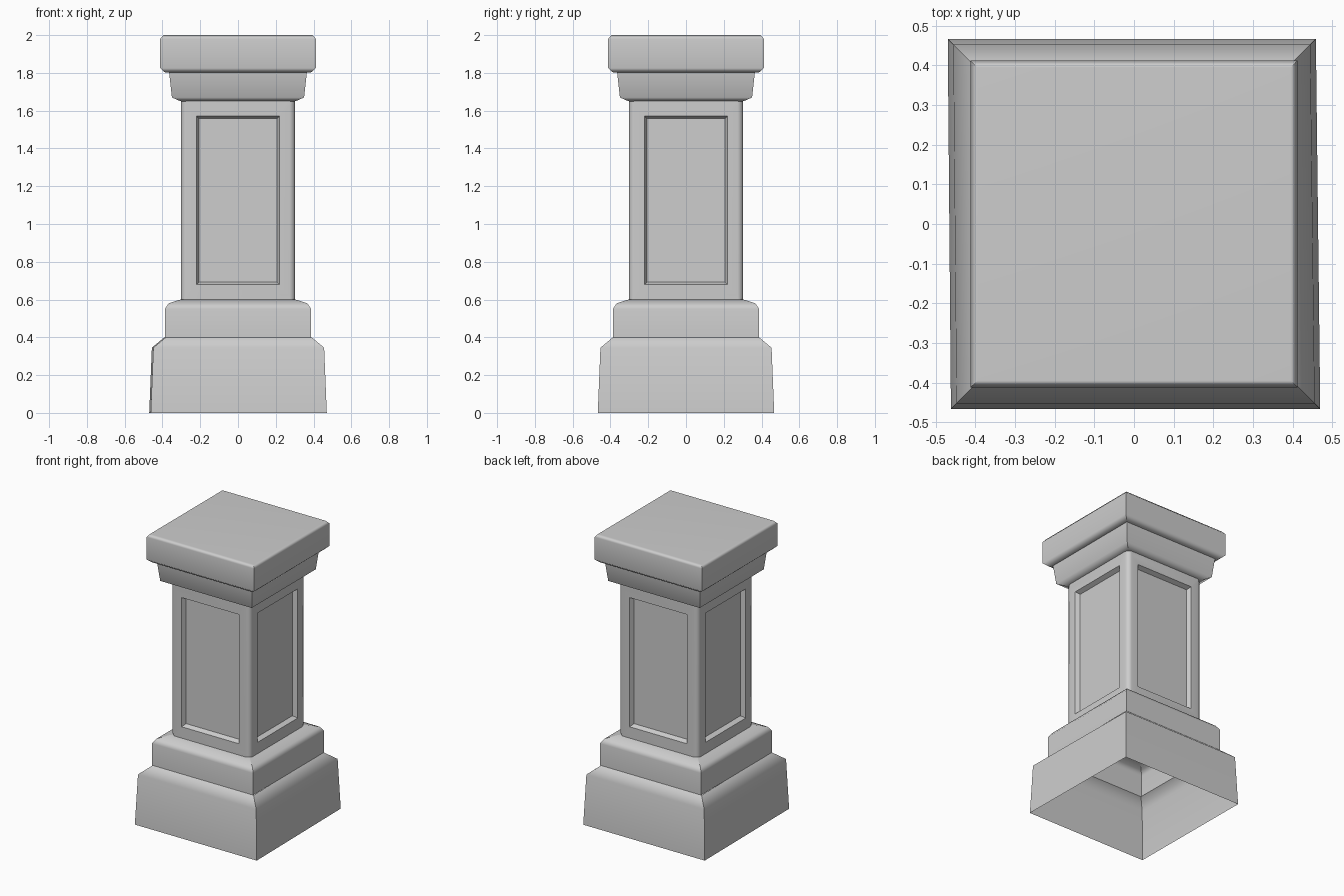
import bpy, bmesh, math

cube = bpy.data.objects.get("Cube")
if cube:
    bpy.data.objects.remove(cube, do_unlink=True)

stone = bpy.data.materials.new("grey stone")
stone.use_nodes = True
grey = (0.61, 0.61, 0.61, 1)
stone.diffuse_color = grey
stone.node_tree.nodes["Principled BSDF"].inputs["Base Color"].default_value = grey

CORNERS = ((-1, -1), (1, -1), (1, 1), (-1, 1))


def finish(bm, name):
    """Smooth the gentle bends, keep the hard edges, and make the object."""
    bm.normal_update()
    for face in bm.faces:
        face.smooth = True
    for edge in bm.edges:
        if edge.calc_face_angle(0) > math.radians(62):
            edge.smooth = False
    mesh = bpy.data.meshes.new(name)
    bm.to_mesh(mesh)
    bm.free()
    mesh.materials.append(stone)
    obj = bpy.data.objects.new(name, mesh)
    bpy.context.collection.objects.link(obj)
    weighted = obj.modifiers.new("weighted normals", "WEIGHTED_NORMAL")
    weighted.keep_sharp = True


def square_rings(bm, profile, lean=(0, 0, 0, 0), close_top=False):
    """Loft square rings of (half width, height); lean shifts each corner in x."""
    rings = [[bm.verts.new((sx * w + dx, sy * w, z))
              for (sx, sy), dx in zip(CORNERS, lean)] for w, z in profile]
    for low, high in zip(rings, rings[1:]):
        for i in range(4):
            j = (i + 1) % 4
            bm.faces.new((low[i], low[j], high[j], high[i]))
            bm.edges.get((low[i], high[i])).smooth = False
    if close_top:
        bm.faces.new(rings[-1])
    bm.normal_update()


def moulding(name, profile, **options):
    bm = bmesh.new()
    square_rings(bm, profile, **options)
    finish(bm, name)


# Stepped base, open underneath
moulding("plinth", [(0.467, 0), (0.453, 0.345), (0.387, 0.4)],
         lean=(0.005, 0.003, -0.008, -0.003))
moulding("upper_step", [(0.387, 0.4), (0.387, 0.55), (0.367, 0.58),
                        (0.305, 0.6), (0.27, 0.6)])

# Shaft with a sunken panel on each side and softened corners
bm = bmesh.new()
square_rings(bm, [(0.303, 0.595), (0.303, 1.655)])
sides = list(bm.faces)
uprights = [e for e in bm.edges if abs(e.verts[0].co.z - e.verts[1].co.z) > 0.5]
bmesh.ops.inset_individual(bm, faces=sides, thickness=0.118)
bmesh.ops.inset_individual(bm, faces=sides, thickness=0.02, depth=-0.03)
for panel in sides:
    for edge in panel.edges:
        edge.smooth = False
for edge in uprights:
    edge.smooth = True
bmesh.ops.bevel(bm, geom=uprights, offset=0.03, segments=2, profile=0.5,
                affect="EDGES")
finish(bm, "shaft")

# Flared neck and slab cap
moulding("neck", [(0.27, 1.648), (0.305, 1.65), (0.35, 1.67), (0.365, 1.805)])
moulding("cap", [(0.36, 1.803), (0.387, 1.803), (0.412, 1.825), (0.412, 1.98),
                 (0.395, 2.0)], close_top=True)
